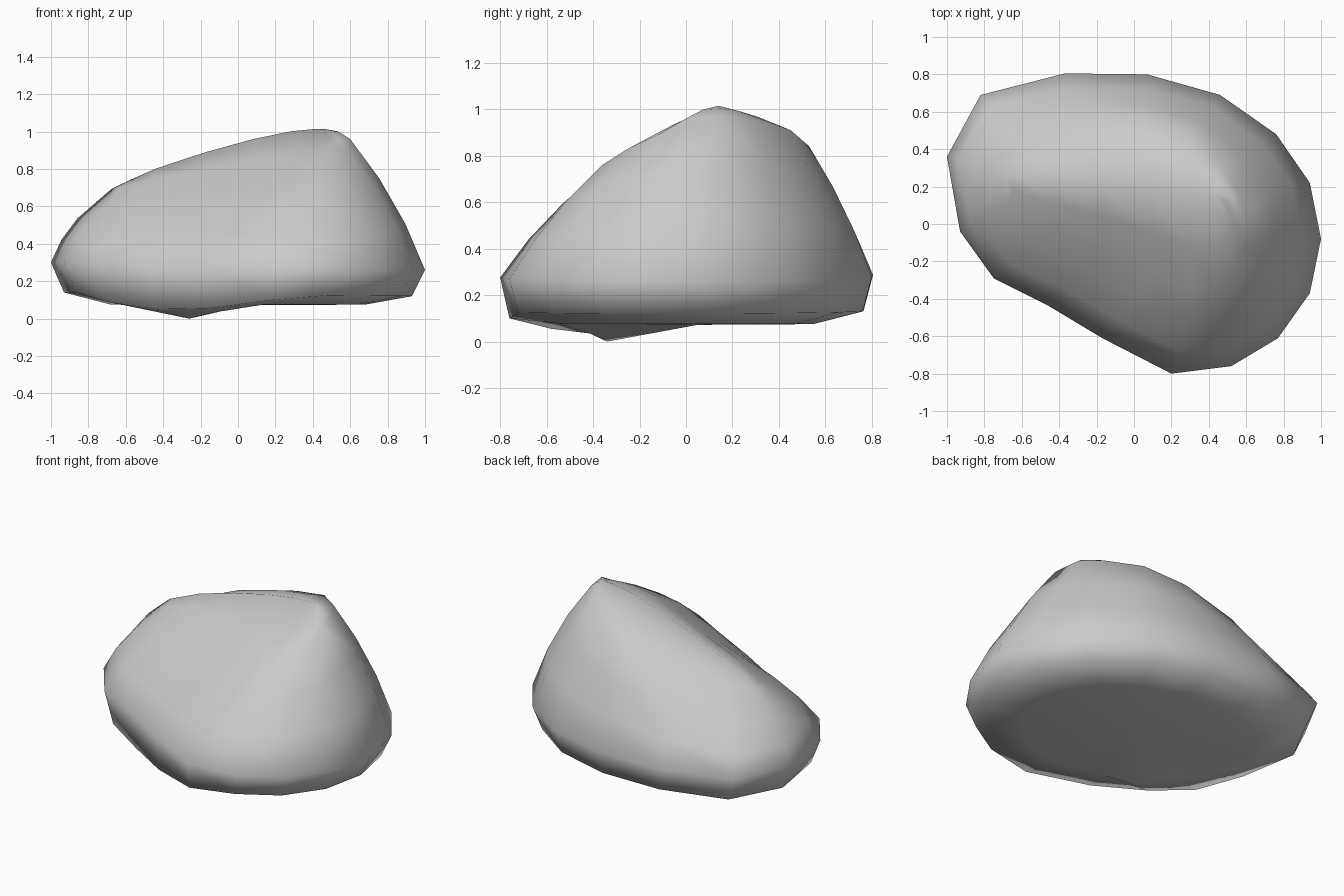
import bpy, bmesh
from mathutils import Vector

if "Cube" in bpy.data.objects:
    bpy.data.objects.remove(bpy.data.objects["Cube"])

# Widest outline of the boulder (x, y), seen from above
OUTLINE = [(-1, .36), (-.82, .69), (-.37, .805), (.07, .80), (.46, .69), (.76, .48),
           (.94, .22), (1, -.08), (.94, -.37), (.77, -.61), (.52, -.76), (.2, -.8),
           (-.17, -.61), (-.47, -.43), (-.75, -.29), (-.93, -.04)]
# Upper shoulder of the boulder (x, y, z), one point per outline point
SHOULDER = [(-.75, .28, .63), (-.63, .46, .59), (-.3, .53, .74), (.05, .53, .84),
            (.3, .45, .91), (.47, .3, .95), (.57, .15, .97), (.60, 0, .96),
            (.59, -.12, .89), (.53, -.25, .83), (.44, -.36, .76), (.3, -.37, .73),
            (.1, -.26, .71), (-.15, -.13, .69), (-.42, -.03, .68), (-.68, .1, .63)]
n = len(OUTLINE)


def ridge_point(p):
    # Spot on the summit ridge at the same distance along it
    t = min(1, max(0, (p.x + .68) / 1.18))
    x = -.58 + 1.04 * t
    s = min(1, max(0, (x + .5) / .9))
    z = .78 + .235 * (1 - (1 - s) ** 1.4) - max(0, -.5 - x) * .5
    return Vector((x, .25 - .11 * s, z))


def blend(a, b, t, bulge):
    # Point between two loops, pushed outward and upward
    p = a.lerp(b, t)
    out = Vector((p.x, p.y, .5)).normalized()
    return p + out * bulge * 4 * t * (1 - t)


equator = [Vector((x, y, .28 - .02 * x)) for x, y in OUTLINE]
shoulder = [Vector(p) for p in SHOULDER]
# Opposite points (i and n-1-i) share one ridge point
ridge = [ridge_point((shoulder[i] + shoulder[n - 1 - i]) / 2) for i in range(n)]

# Underside loops, sagging to one low resting corner at the front
under = [Vector((x * .93, y * .95, .13 - .01 * x)) for x, y in OUTLINE]
base = [Vector((x * .68, y * .68, .075)) for x, y in OUTLINE]
for i, z in ((11, .10), (12, .055), (13, .05), (14, .09)):
    under[i].z = z
base[12].z = .035
base[13] = Vector((-.26, -.34, 0))
base[14].z = .06

side_bulge = [.035, .02, .02, .02, .025, .03, .035, .035, .035, .035, .03, .028,
              .025, .025, .03, .035]
loops = [base, under, equator]
loops += [[blend(a, b, t, k) for a, b, k in zip(equator, shoulder, side_bulge)]
          for t in (.33, .67)]
loops.append(shoulder)
loops.append([blend(a, b, .5, .015) for a, b in zip(shoulder, ridge)])

# Skin the loops
bm = bmesh.new()
rings = [[bm.verts.new(p) for p in loop] for loop in loops]
crest = [bm.verts.new(p) for p in ridge[:n // 2]]
rings.append(crest + crest[::-1])
for lo, hi in zip(rings, rings[1:]):
    for i in range(n):
        j = (i + 1) % n
        quad = (lo[i], lo[j], hi[j], hi[i])
        bm.faces.new(quad[:3] if hi[i] == hi[j] else quad)

# Underside cap
centre = bm.verts.new((.05, .05, .072))
for i in range(n):
    bm.faces.new((rings[0][i], rings[0][(i + 1) % n], centre))
bmesh.ops.recalc_face_normals(bm, faces=bm.faces)

mesh = bpy.data.meshes.new("boulder")
bm.to_mesh(mesh)
bm.free()
mesh.shade_smooth()
boulder = bpy.data.objects.new("boulder", mesh)
bpy.context.collection.objects.link(boulder)
